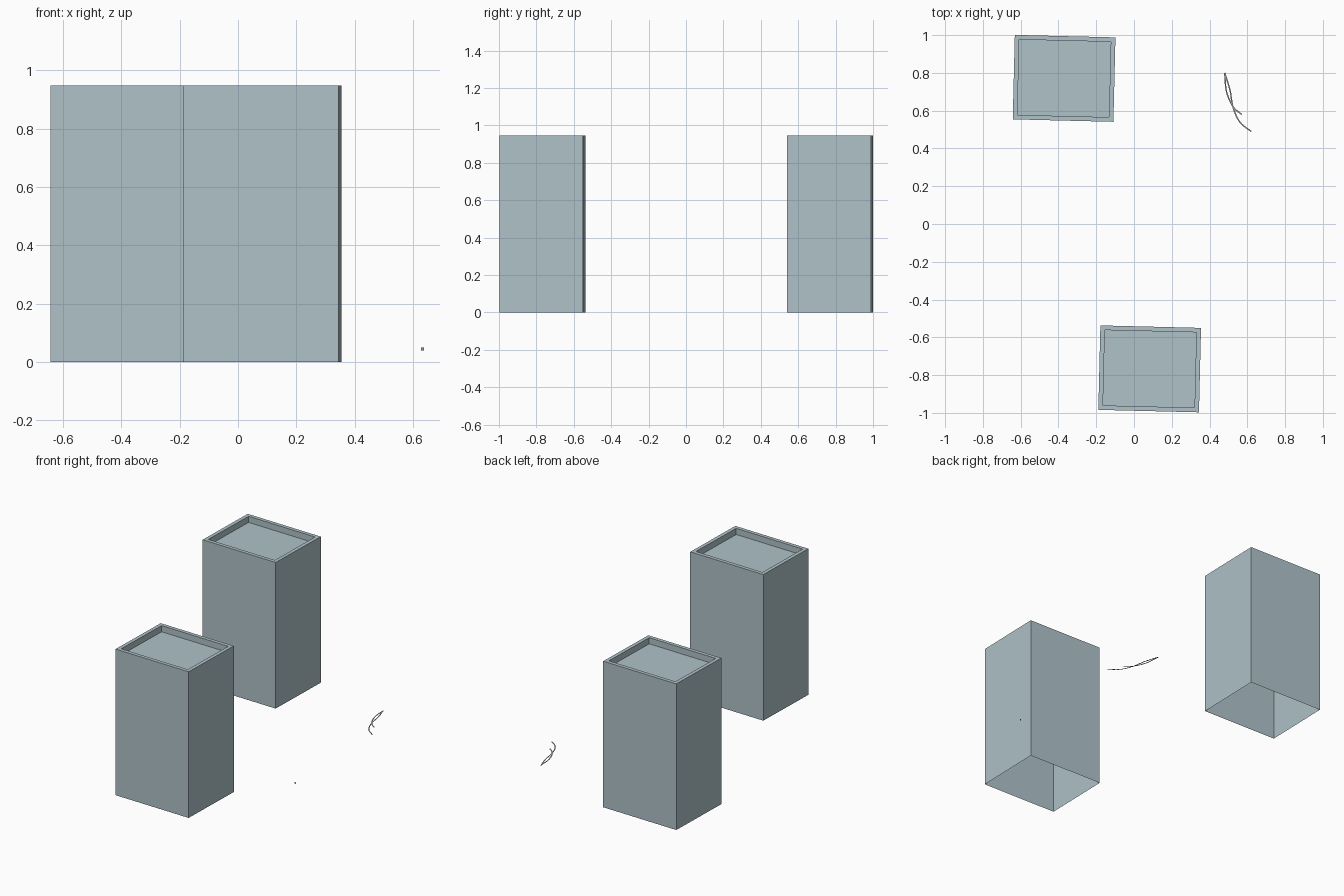
import bpy, bmesh, math
from mathutils import Vector

cube = bpy.data.objects.get("Cube")
if cube:
    bpy.data.objects.remove(cube, do_unlink=True)


def material(name, rgb):
    mat = bpy.data.materials.new(name)
    mat.use_nodes = True
    mat.diffuse_color = (*rgb, 1)
    mat.node_tree.nodes["Principled BSDF"].inputs["Base Color"].default_value = (*rgb, 1)
    return mat


pale_blue = material("pale blue grey", (0.43, 0.54, 0.58))
grey_green = material("grey green", (0.32, 0.37, 0.34))


def add_object(name, bm, mat):
    mesh = bpy.data.meshes.new(name)
    bm.to_mesh(mesh)
    bm.free()
    mesh.materials.append(mat)
    obj = bpy.data.objects.new(name, mesh)
    bpy.context.collection.objects.link(obj)
    return obj


# Open-bottomed block with a raised rim around a sunken roof
def tower(name, x, y):
    width, depth, height = 0.533, 0.447, 0.947
    rim, sink = 0.034, 0.04
    bm = bmesh.new()
    bmesh.ops.create_cube(bm, size=1)
    for v in bm.verts:
        v.co = Vector((v.co.x * width, v.co.y * depth, (v.co.z + 0.5) * height))
    bm.normal_update()
    bottom = [f for f in bm.faces if f.normal.z < -0.5]
    bmesh.ops.delete(bm, geom=bottom, context="FACES_ONLY")
    roof = next(f for f in bm.faces if f.normal.z > 0.5)
    bmesh.ops.inset_region(bm, faces=[roof], thickness=rim)
    # Drop the inner face by extruding it downward
    inner = bmesh.ops.extrude_discrete_faces(bm, faces=[roof])["faces"]
    bmesh.ops.translate(bm, vec=(0, 0, -sink), verts=inner[0].verts)
    obj = add_object(name, bm, pale_blue)
    obj.location = (x, y, 0)
    obj.rotation_euler.z = math.radians(-1.4)


tower("back_tower", -0.37, 0.771)
tower("front_tower", 0.083, -0.767)


# Flat tapered ribbon along a smooth path
def ribbon(name, points, z, width, steps=6):
    pts = [Vector(p) for p in points]
    pts = [2 * pts[0] - pts[1]] + pts + [2 * pts[-1] - pts[-2]]
    path = []
    for a, b, c, d in zip(pts, pts[1:], pts[2:], pts[3:]):
        for i in range(steps):
            t = i / steps
            path.append(0.5 * (2 * b + (c - a) * t + (2 * a - 5 * b + 4 * c - d) * t**2
                               + (3 * b - a - 3 * c + d) * t**3))
    path.append(pts[-2])
    bm = bmesh.new()
    rows = []
    for i, p in enumerate(path):
        along = (path[min(i + 1, len(path) - 1)] - path[max(i - 1, 0)]).normalized()
        side = Vector((-along.y, along.x)) * width / 2
        rows.append([bm.verts.new((*(p + s * side), z)) for s in (1, -1)])
    for (a, b), (c, d) in zip(rows, rows[1:]):
        bm.faces.new((a, b, d, c))
    add_object(name, bm, grey_green)


ribbon("long_ribbon", [(0.48, 0.80), (0.508, 0.71), (0.524, 0.62), (0.56, 0.54), (0.62, 0.49)],
       0.045, 0.007)
ribbon("short_ribbon", [(0.48, 0.80), (0.49, 0.70), (0.525, 0.62), (0.57, 0.58)], 0.045, 0.007)

# Tiny upright plate
bm = bmesh.new()
bmesh.ops.create_grid(bm, x_segments=1, y_segments=1, size=0.005)
plate = add_object("small_plate", bm, grey_green)
plate.location = (0.632, -0.318, 0.045)
plate.rotation_euler.x = math.radians(90)
